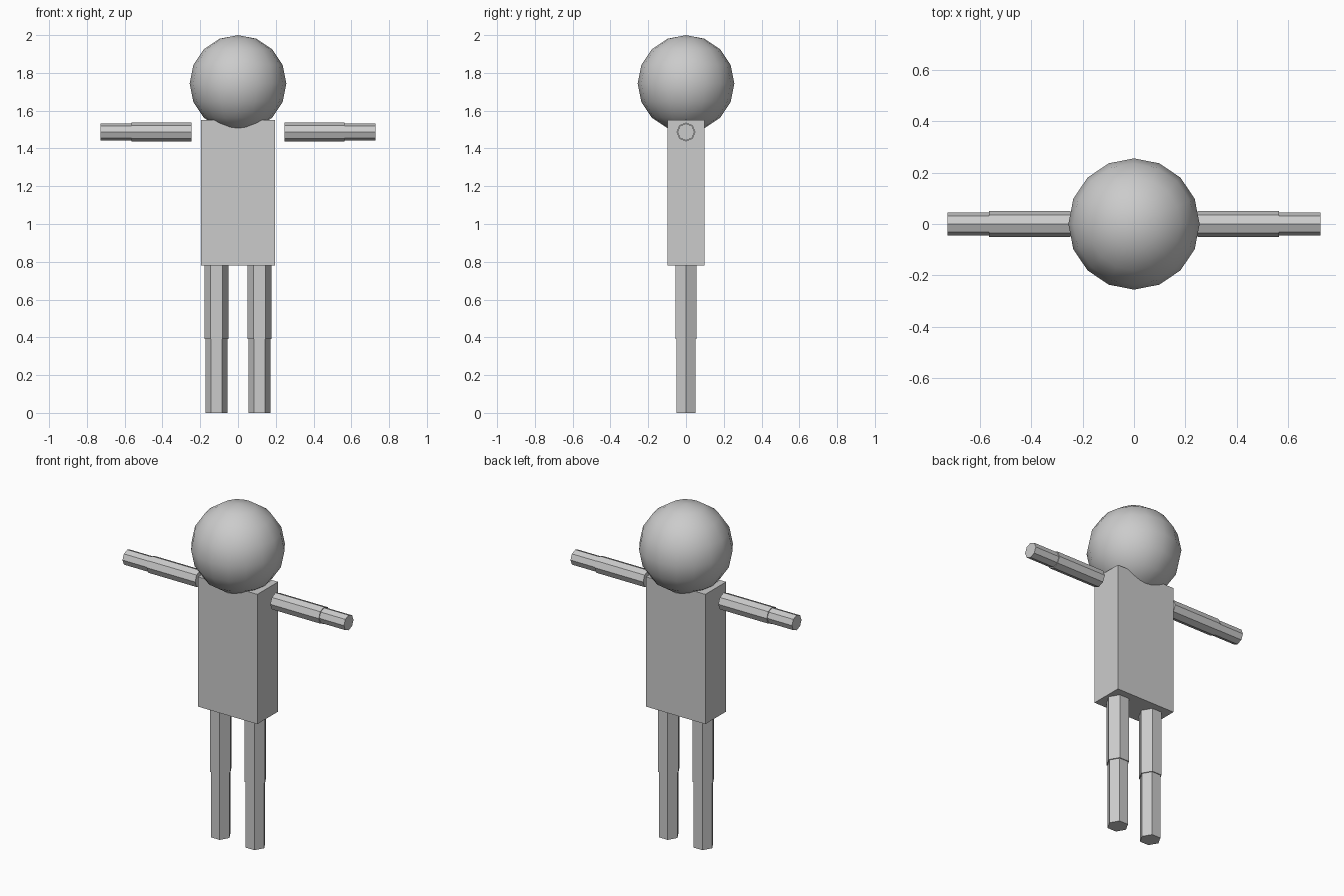
import bpy
from math import pi

if "Cube" in bpy.data.objects:
    bpy.data.objects.remove(bpy.data.objects["Cube"])


def limb(name, sides, radius, start, end, axis, cross):
    """Straight flat-faced prism from start to end along an axis, on both sides."""
    mid, length = (start + end) / 2, end - start
    for side, s in (("left", 1), ("right", -1)):
        if axis == 'X':
            loc, rot = (s * mid, 0, cross), (0, pi / 2, 0)
        else:
            loc, rot = (s * cross, 0, mid), (0, 0, pi / 2)
        bpy.ops.mesh.primitive_cylinder_add(vertices=sides, radius=radius, depth=length,
                                            location=loc, rotation=rot)
        bpy.context.object.name = f"{side}_{name}"


# Torso block
bpy.ops.mesh.primitive_cube_add(size=1, location=(0, 0, 1.165))
torso = bpy.context.object
torso.name = "torso"
torso.scale = (0.39, 0.195, 0.77)

# Smooth round head, sunk slightly into the torso
bpy.ops.mesh.primitive_uv_sphere_add(segments=16, ring_count=8, radius=0.256,
                                     location=(0, 0, 1.744))
bpy.context.object.name = "head"
bpy.ops.object.shade_smooth()

# Eight-sided arms, held out sideways
limb("upper_arm", 8, 0.05, 0.247, 0.565, 'X', 1.487)
limb("forearm", 8, 0.045, 0.565, 0.727, 'X', 1.487)

# Six-sided legs
limb("thigh", 6, 0.064, 0.39, 0.78, 'Z', 0.114)
limb("shin", 6, 0.058, 0.0, 0.39, 'Z', 0.114)
